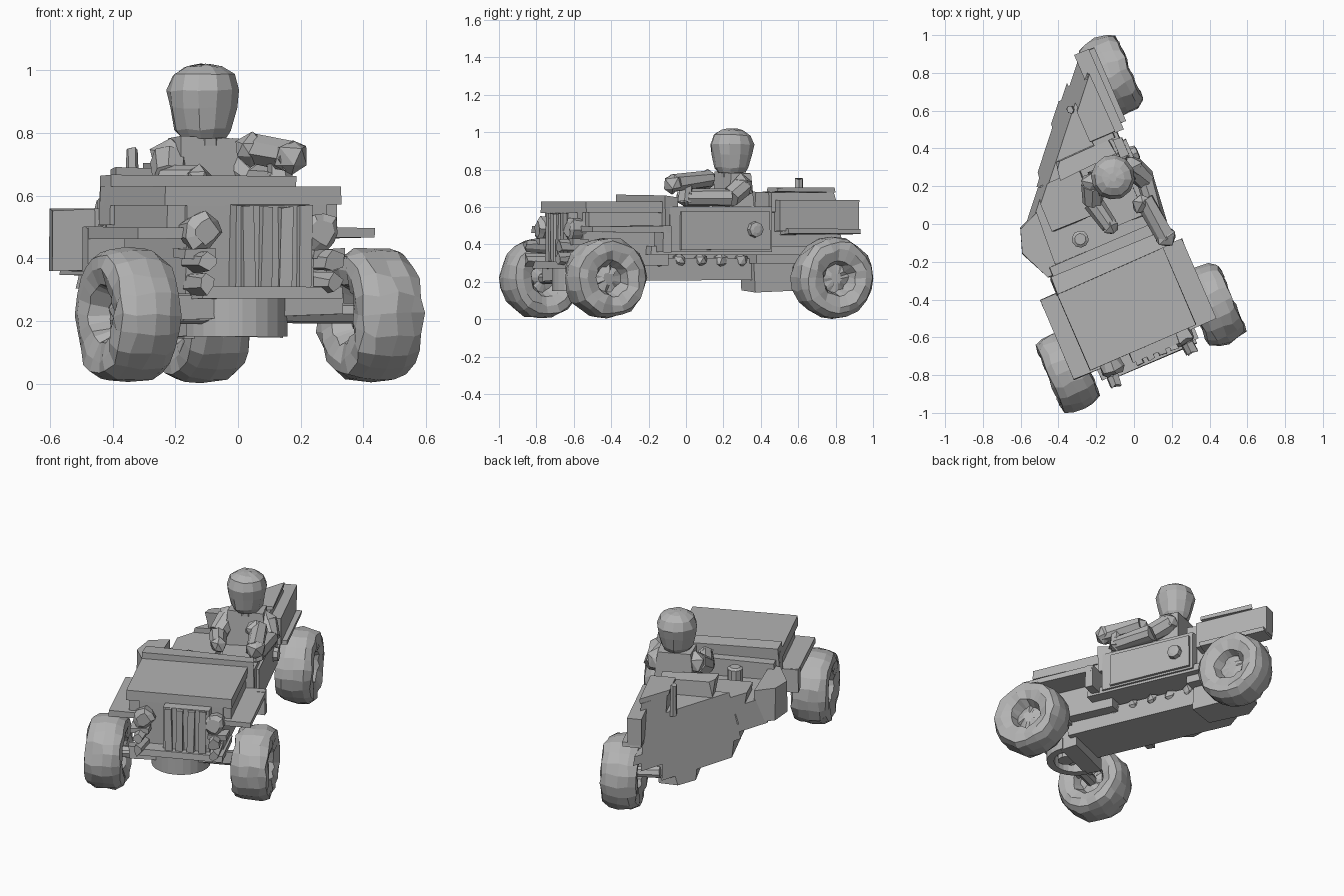
import bpy, bmesh, math, random
from mathutils import Matrix, Vector

random.seed(4)
old = bpy.data.objects.get("Cube")
if old:
    bpy.data.objects.remove(old, do_unlink=True)

grey = bpy.data.materials.new("plain_grey")
grey.use_nodes = True
COLOUR = (0.45, 0.45, 0.45, 1)
grey.diffuse_color = COLOUR
grey.node_tree.nodes["Principled BSDF"].inputs["Base Color"].default_value = COLOUR

# The car stands turned on the ground; parts are built in its own axes
PLACE = Matrix.Rotation(math.radians(23.5), 4, 'Z') @ Matrix.Translation((-0.208, 0, 0))
CUT_POINT = Vector((-0.27, 0.25, 0.45))
CUT_NORMAL = Vector((-0.746, 0.666, 0.2)).normalized()


def finish(name, bm, cut=False, jitter=0):
    for v in bm.verts:
        v.co += Vector([random.uniform(-jitter, jitter) for _ in range(3)])
    if cut:  # slanting missing corner, closed with a flat face
        geom = bm.verts[:] + bm.edges[:] + bm.faces[:]
        res = bmesh.ops.bisect_plane(bm, geom=geom, plane_co=CUT_POINT,
                                     plane_no=CUT_NORMAL, clear_outer=True)
        edges = [e for e in res["geom_cut"] if isinstance(e, bmesh.types.BMEdge)]
        if edges:
            bmesh.ops.contextual_create(bm, geom=edges)
    bmesh.ops.recalc_face_normals(bm, faces=bm.faces[:])
    mesh = bpy.data.meshes.new(name)
    bm.transform(PLACE)
    bm.to_mesh(mesh)
    bm.free()
    mesh.materials.append(grey)
    bpy.context.collection.objects.link(bpy.data.objects.new(name, mesh))


def prism(name, outline, z0, z1, cut=True, taper=1.0, jitter=0.004):
    bm = bmesh.new()
    n = len(outline)
    mid = sum((Vector(p) for p in outline), Vector((0, 0))) / n
    low = [bm.verts.new((p[0], p[1], z0)) for p in outline]
    high = [bm.verts.new((*(mid + (Vector(p) - mid) * taper), z1)) for p in outline]
    bm.faces.new(low)
    bm.faces.new(high)
    for i in range(n):
        j = (i + 1) % n
        bm.faces.new((low[i], low[j], high[j], high[i]))
    finish(name, bm, cut, jitter)


def box(name, x, y, z, **kw):
    outline = [(x[0], y[0]), (x[1], y[0]), (x[1], y[1]), (x[0], y[1])]
    prism(name, outline, z[0], z[1], **kw)


def lathe(name, profile, centre, axis='Z', sides=16, jitter=0.0):
    bm = bmesh.new()
    rings = []
    for r, h in profile:
        ring = []
        for i in range(sides):
            a = 2 * math.pi * i / sides
            c, s = r * math.cos(a), r * math.sin(a)
            p = {'Z': (c, s, h), 'X': (h, c, s), 'Y': (c, h, s)}[axis]
            ring.append(bm.verts.new(Vector(p) + Vector(centre)))
        rings.append(ring)
    for a, b in zip(rings, rings[1:]):
        for i in range(sides):
            j = (i + 1) % sides
            bm.faces.new((a[i], a[j], b[j], b[i]))
    bm.faces.new(rings[0])
    bm.faces.new(rings[-1])
    finish(name, bm, False, jitter)


def rod(name, a, b, r, sides=8, jitter=0.005):
    a, b = Vector(a), Vector(b)
    bm = bmesh.new()
    turn = (b - a).to_track_quat('Z', 'Y').to_matrix().to_4x4()
    bmesh.ops.create_cone(bm, cap_ends=True, segments=sides, radius1=r, radius2=r * 0.9,
                          depth=(b - a).length, matrix=Matrix.Translation((a + b) / 2) @ turn)
    finish(name, bm, False, jitter)


def lump(name, centre, r):
    bm = bmesh.new()
    bmesh.ops.create_icosphere(bm, subdivisions=1, radius=r, matrix=Matrix.Translation(centre))
    finish(name, bm, False, r * 0.15)


# Wheels: wide chunky tyres with recessed hubs
HALF = [(0.03, 0.045), (0.07, 0.035), (0.095, 0.09), (0.15, 0.107),
        (0.192, 0.1), (0.213, 0.06), (0.217, 0.0)]
TYRE = HALF + [(r, -h) for r, h in reversed(HALF[:-1])]
for name, x, y in (("front_left", 0.423, -0.563), ("front_right", -0.425, -0.573),
                   ("rear_left", 0.41, 0.767)):
    lathe(name + "_wheel", TYRE, (x, y, 0.22), 'X', 20, 0.008)
    rod(name + "_axle", (0, y, 0.23) if y < 0 else (0.2, y, 0.23), (x, y, 0.22), 0.035)

# Underbody
box("chassis", (-0.15, 0.18), (-0.45, 0.9), (0.215, 0.33), jitter=0.008)
box("floor_plate", (-0.31, 0.32), (-0.25, 0.95), (0.345, 0.39))
box("chassis_web", (-0.12, 0.14), (-0.45, 0.9), (0.32, 0.36))
for i in range(5):
    lump("underside_stud", (0.165, -0.14 + i * 0.12, 0.315), 0.04)
box("rear_chassis", (0.02, 0.22), (0.40, 0.76), (0.15, 0.34), jitter=0.01)
box("front_skid_plate", (-0.22, 0.26), (-0.71, -0.42), (0.27, 0.31))
box("front_axle_beam", (-0.3, 0.32), (-0.61, -0.53), (0.21, 0.28), jitter=0.015)

# Hollow rounded block under the nose
arc = [math.pi * (1 + i / 12) for i in range(13)]
outer = [(-0.02 + 0.168 * math.cos(a), -0.50 + 0.168 * math.sin(a)) for a in arc]
inner = [(-0.02 + 0.125 * math.cos(a), -0.50 + 0.125 * math.sin(a)) for a in reversed(arc)]
prism("nose_block_shell", outer + inner, 0.15, 0.29, cut=False, jitter=0)
box("nose_block_back", (-0.185, 0.145), (-0.51, -0.41), (0.15, 0.29))
lathe("nose_block_stud", [(0.05, 0.17), (0.05, 0.28)], (-0.02, -0.56, 0), 'Z', 8)

# Bonnet and nose
box("engine_block", (-0.24, 0.25), (-0.62, -0.12), (0.29, 0.58))
box("bonnet_sides", (-0.30, 0.29), (-0.60, -0.12), (0.48, 0.58))
box("bonnet", (-0.315, 0.298), (-0.62, -0.10), (0.57, 0.63), jitter=0.002)
box("grille", (-0.09, 0.18), (-0.67, -0.6), (0.28, 0.57))
for i in range(4):
    x = -0.075 + i * 0.065
    box("grille_bar", (x, x + 0.04), (-0.695, -0.66), (0.285, 0.565), jitter=0.005)
box("cowl", (-0.31, 0.325), (-0.175, -0.09), (0.5, 0.66), jitter=0.01)

for side, s in (("left", 1), ("right", -1)):
    xs = lambda a, b: (a, b) if s > 0 else (-b, -a)
    # Fenders, lamps and front fittings
    box(side + "_fender", xs(0.24, 0.41), (-0.63, -0.18), (0.465, 0.50))
    box(side + "_mud_flap", xs(0.28, 0.41), (-0.22, -0.17), (0.36, 0.50))
    lathe(side + "_headlamp", [(0.04, -0.69), (0.062, -0.67), (0.055, -0.60)],
          (s * 0.205, 0, 0.485), 'Y', 9, 0.008)
    for z in (0.32, 0.39):
        rod(side + "_clip", (s * 0.21, -0.60, z), (s * 0.22, -0.75, z), 0.035, 6, 0.009)
    box(side + "_clip_plate", xs(0.17, 0.28), (-0.69, -0.6), (0.40, 0.43))

# Cabin tub and side walls
box("cabin_floor", (-0.30, 0.31), (-0.12, 0.38), (0.37, 0.49), jitter=0.01)
box("left_wall", (0.28, 0.332), (-0.15, 0.45), (0.36, 0.60))
box("left_door", (0.30, 0.348), (-0.09, 0.43), (0.37, 0.575))
lathe("door_knob", [(0.045, 0.345), (0.04, 0.375), (0.02, 0.38)], (0, 0.34, 0.48), 'X', 8)
prism("right_wall", [(-0.32, -0.08), (-0.395, 0.09), (-0.355, 0.22), (-0.24, 0.27),
                     (-0.26, -0.08)], 0.36, 0.555, cut=False, taper=0.97)
box("dashboard", (-0.3, 0.3), (-0.1, -0.03), (0.45, 0.60), jitter=0.012)
lathe("dash_stud", [(0.045, 0.48), (0.045, 0.58), (0.03, 0.59)], (-0.085, 0.04, 0), 'Z', 10)
box("passenger_seat", (-0.2, 0.06), (0.14, 0.45), (0.45, 0.55), jitter=0.015)

# Rear body, kept on the intact side only
box("rear_body", (-0.25, 0.28), (0.38, 0.93), (0.3, 0.585), jitter=0.006)
box("rear_side", (0.275, 0.355), (0.48, 0.945), (0.47, 0.64), cut=False)
box("rear_fender", (0.28, 0.385), (0.52, 0.94), (0.455, 0.485), cut=False)
box("rear_rail", (0.18, 0.30), (0.46, 0.88), (0.57, 0.68))
box("rear_rail_cap", (0.17, 0.31), (0.49, 0.89), (0.68, 0.705))
box("seat_back", (-0.05, 0.27), (0.38, 0.46), (0.55, 0.68), jitter=0.015)
rod("rear_peg", (0.14, 0.69, 0.56), (0.14, 0.69, 0.75), 0.022, 6)

# Driver
X, Y = 0.205, 0.27
box("driver_torso", (X - 0.12, X + 0.12), (Y - 0.07, Y + 0.08), (0.55, 0.785),
    cut=False, taper=0.82, jitter=0.008)
box("driver_legs", (X - 0.11, X + 0.1), (0.02, Y + 0.06), (0.48, 0.58), cut=False, jitter=0.01)
lathe("driver_neck", [(0.06, 0.76), (0.06, 0.82)], (X, Y, 0), 'Z', 10)
lathe("driver_head", [(0.07, 0.785), (0.09, 0.81), (0.107, 0.88), (0.118, 0.935),
                      (0.10, 0.985), (0.06, 1.012), (0.02, 1.018)], (X, Y, 0), 'Z', 12, 0.004)
for side, s, reach in (("left", 1, -0.05), ("right", -1, 0.04)):
    shoulder = (X + s * 0.11, Y + 0.01, 0.71)
    elbow = (X + s * 0.15, Y - 0.08, 0.65)
    hand = (X + s * 0.12, reach, 0.65)
    lump("driver_%s_shoulder" % side, shoulder, 0.065)
    rod("driver_%s_upper_arm" % side, shoulder, elbow, 0.062)
    rod("driver_%s_forearm" % side, elbow, hand, 0.05)
    lump("driver_%s_hand" % side, hand, 0.05)

# Tool held out over the cowl
rod("tool_barrel", (0.335, -0.14, 0.725), (0.31, 0.10, 0.75), 0.053, 7, 0.008)
lump("tool_muzzle", (0.335, -0.13, 0.725), 0.058)
lump("tool_stock", (0.29, 0.08, 0.745), 0.055)
rod("tool_grip", (0.33, -0.06, 0.63), (0.33, -0.05, 0.74), 0.04, 6)
